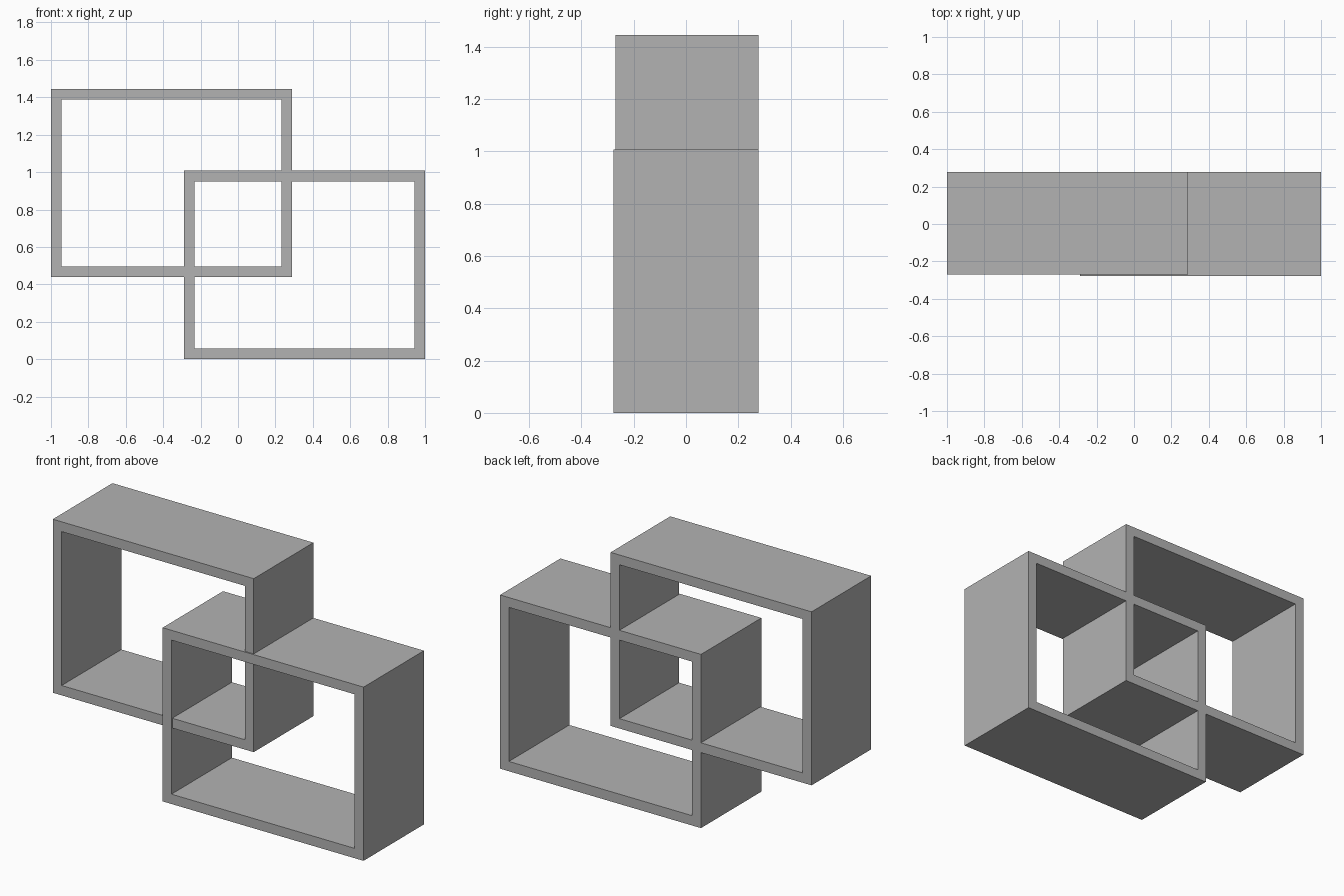
import bpy
import bmesh

cube = bpy.data.objects.get("Cube")
if cube:
    bpy.data.objects.remove(cube, do_unlink=True)

# Single grey finish
grey = bpy.data.materials.new("plain_grey")
grey.use_nodes = True
colour = (0.45, 0.45, 0.45, 1)
grey.diffuse_color = colour
grey.node_tree.nodes["Principled BSDF"].inputs["Base Color"].default_value = colour

BOARD = 0.057  # board thickness


def box_frame(name, left, right, bottom, top, front, back):
    """Open rectangular shelf box: a mitred ring of boards, extruded in depth."""
    def ring(bm, inset, y):
        x0, x1 = left + inset, right - inset
        z0, z1 = bottom + inset, top - inset
        return [bm.verts.new((x, y, z))
                for x, z in ((x0, z0), (x1, z0), (x1, z1), (x0, z1))]

    bm = bmesh.new()
    loops = [ring(bm, 0, front), ring(bm, BOARD, front),
             ring(bm, BOARD, back), ring(bm, 0, back)]
    for a, b in zip(loops, loops[1:] + loops[:1]):
        for i in range(4):
            j = (i + 1) % 4
            bm.faces.new((a[i], a[j], b[j], b[i]))
    bmesh.ops.recalc_face_normals(bm, faces=bm.faces)
    mesh = bpy.data.meshes.new(name)
    bm.to_mesh(mesh)
    bm.free()
    mesh.materials.append(grey)
    obj = bpy.data.objects.new(name, mesh)
    bpy.context.collection.objects.link(obj)
    return obj


# Two interlocking shelf boxes, the lower one slightly proud at the front
box_frame("upper_shelf_box", -1, 0.29, 0.438, 1.445, -0.27, 0.277)
box_frame("lower_shelf_box", -0.29, 1, 0, 1.008, -0.277, 0.277)
